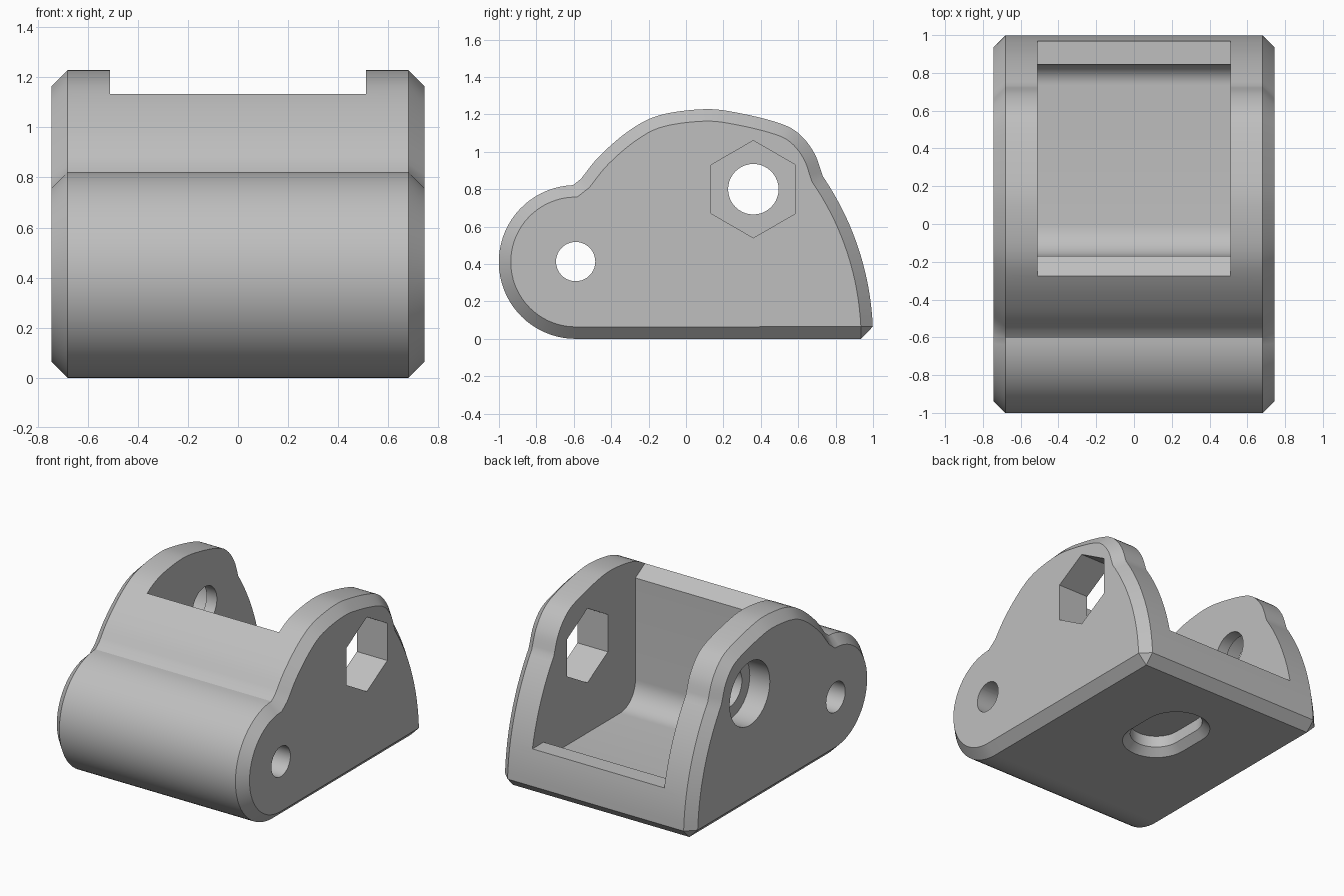
import bpy, bmesh, math
from mathutils import Vector

cube = bpy.data.objects.get("Cube")
if cube:
    bpy.data.objects.remove(cube, do_unlink=True)

HALF, CHAMFER, CAVITY = 0.745, 0.064, 0.51

grey = bpy.data.materials.new("plain_grey")
grey.use_nodes = True
colour = (0.52, 0.52, 0.52, 1)
grey.diffuse_color = colour
grey.node_tree.nodes["Principled BSDF"].inputs["Base Color"].default_value = colour


def arc(cy, cz, r, start, end, n):
    """Points on an arc, angles in degrees."""
    angles = [math.radians(start + (end - start) * i / n) for i in range(n + 1)]
    return [(cy + r * math.cos(a), cz + r * math.sin(a)) for a in angles]


def smooth_path(pts, n):
    """Smooth curve through the given points."""
    p = [Vector(q) for q in pts]
    p = [2 * p[0] - p[1]] + p + [2 * p[-1] - p[-2]]
    out = []
    for a, b, c, d in zip(p, p[1:], p[2:], p[3:]):
        for i in range(n):
            t = i / n
            out.append(tuple(b + (c - a) * t / 2 + (2 * a - 5 * b + 4 * c - d) * t**2 / 2
                             + (3 * b - a - 3 * c + d) * t**3 / 2))
    return out + [tuple(pts[-1])]


def inset(loop, d):
    """Move a clockwise outline inwards by d."""
    out = []
    for i, q in enumerate(loop):
        q = Vector(q)
        e1 = (q - Vector(loop[i - 1])).normalized()
        e2 = (Vector(loop[(i + 1) % len(loop)]) - q).normalized()
        n1, n2 = Vector((e1.y, -e1.x)), Vector((e2.y, -e2.x))
        out.append(tuple(q + (n1 + n2) * d / (1 + n1.dot(n2))))
    return out


def loft(name, sections, axis="x"):
    """Solid through outlines, each given as (position along axis, points)."""
    bm = bmesh.new()
    rings = []
    for h, loop in sections:
        rings.append([bm.verts.new((h, a, b) if axis == "x" else (a, b, h)) for a, b in loop])
    for r, s in zip(rings, rings[1:]):
        for i in range(len(r)):
            j = (i + 1) % len(r)
            bm.faces.new((r[i], r[j], s[j], s[i]))
    bm.faces.new(rings[0])
    bm.faces.new(rings[-1])
    bmesh.ops.remove_doubles(bm, verts=bm.verts, dist=0.0002)
    bmesh.ops.recalc_face_normals(bm, faces=bm.faces)
    mesh = bpy.data.meshes.new(name)
    bm.to_mesh(mesh)
    bm.free()
    mesh.materials.append(grey)
    obj = bpy.data.objects.new(name, mesh)
    bpy.context.collection.objects.link(obj)
    return obj


# Side outline: rounded nose, humped top, curved back
nose = arc(-0.59, 0.411, 0.411, 270, 92, 36)
hump = smooth_path([(-0.563, 0.854), (-0.46, 0.98), (-0.30, 1.116), (-0.14, 1.196),
                    (0.10, 1.228), (0.285, 1.207), (0.50, 1.153), (0.606, 1.095),
                    (0.686, 0.993), (0.732, 0.868)], 5)
back = arc(-0.54, 0, 1.54, 33, math.degrees(math.asin(0.065 / 1.54)), 16)
outline = nose + hump + back + [(0.935, 0)]

# End outline, with the bevelled heel meeting in one corner
end = inset(outline, CHAMFER)
end[-1] = end[-2] = (0.935, 0.065)

body = loft("bracket_body", [(-HALF, end), (CHAMFER - HALF, outline),
                             (HALF - CHAMFER, outline), (HALF, end)])

# Cavity between the two cheeks
cavity = ([(-0.5, 1.6), (-0.5, 1.268), (-0.17, 1.07)]
          + arc(0, 0.36, 0.17, 180, 270, 12)
          + arc(0.735, 0.30, 0.11, 270, 360, 10)
          + [(0.845, 0.31), (1.3, 0.31), (1.3, 1.6)])
cutters = [loft("cavity_cutter", [(-CAVITY, cavity), (CAVITY, cavity)])]


# Pin hole, hexagonal nut hole, bolt hole and its counterbore
def hole(name, y, z, r, x0, x1, sides=40, turn=0):
    ring = arc(y, z, r, turn, turn + 360, sides)[:-1]
    cutters.append(loft(name, [(x0, ring), (x1, ring)]))


hole("pin_cutter", -0.59, 0.413, 0.105, -1, 1)
hole("nut_cutter", 0.36, 0.80, 0.26, 0.4, 1, 6, 30)
hole("bolt_cutter", 0.36, 0.80, 0.135, -1, -0.4)
hole("counterbore_cutter", 0.36, 0.80, 0.222, -1, -0.59)


# Recessed slot with a bevelled rim in the underside
def slot(r):
    return arc(0, 0.425, r, 0, 180, 18) + arc(0, 0.225, r, 180, 360, 18)


cutters.append(loft("slot_cutter", [(-0.02, slot(0.24)), (0.05, slot(0.17)),
                                    (0.13, slot(0.17))], "z"))

bpy.ops.object.select_all(action="DESELECT")
bpy.context.view_layer.objects.active = body
body.select_set(True)
for cutter in cutters:
    cutter.hide_render = True
    mod = body.modifiers.new(cutter.name, "BOOLEAN")
    mod.operation = "DIFFERENCE"
    mod.solver = "EXACT"
    mod.object = cutter
    bpy.ops.object.modifier_apply(modifier=mod.name)
for cutter in cutters:
    bpy.data.objects.remove(cutter, do_unlink=True)

bpy.ops.object.shade_smooth_by_angle(angle=math.radians(25))
